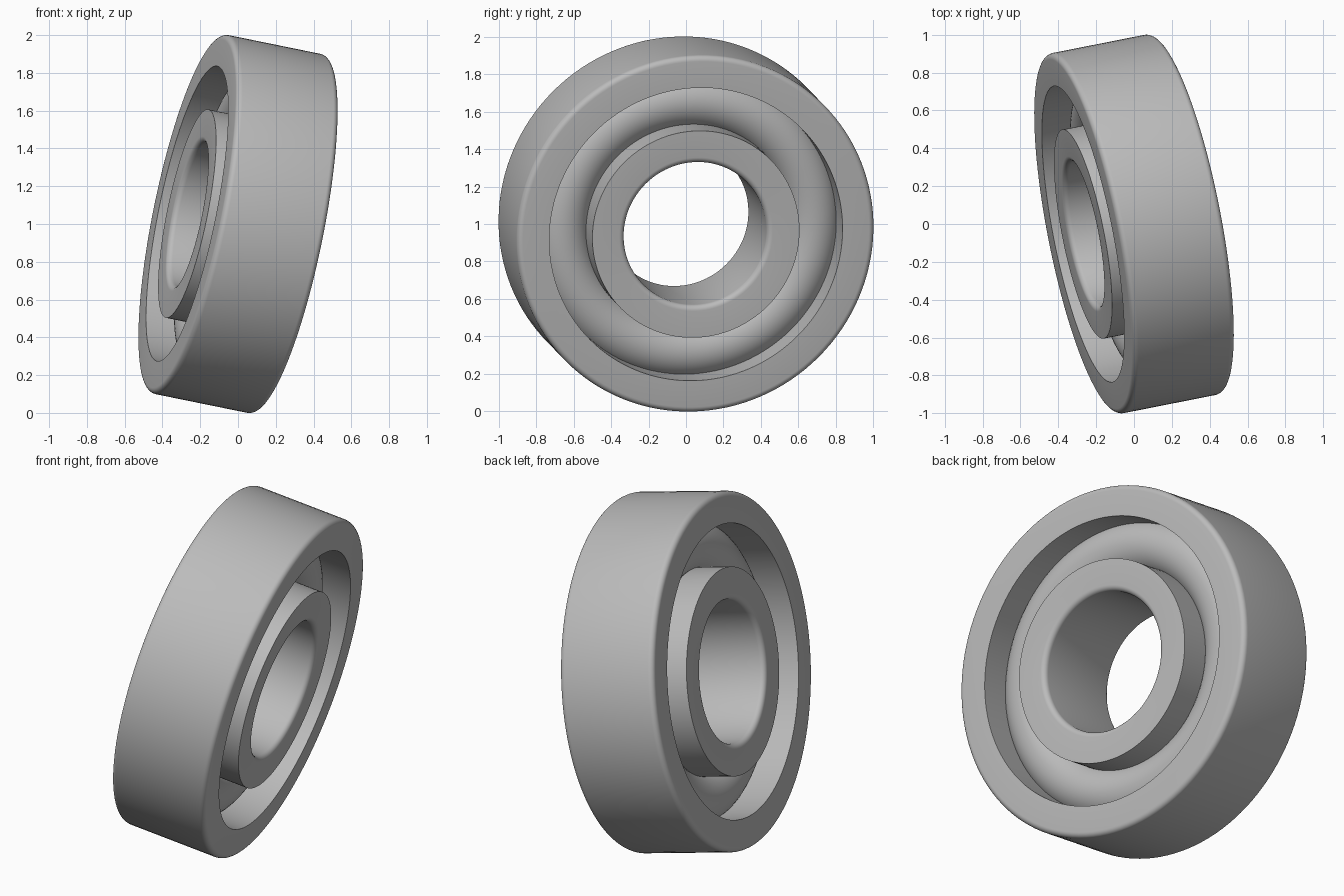
import bpy, bmesh, math
from mathutils import Vector

cube = bpy.data.objects.get("Cube")
if cube:
    bpy.data.objects.remove(cube, do_unlink=True)

# Main dimensions
AXIS = Vector((0.962, 0.19, -0.196)).normalized()
CENTRE = Vector((0, 0, 1))
HALF_WIDTH = 0.28
FILLET = 0.03
OUTER_R, LIP_R = 0.97, 0.797
HUB_R, BORE_R = 0.563, 0.388
TUBE_R = 0.154
SEGMENTS = 128

steel = bpy.data.materials.new("steel_grey")
steel.use_nodes = True
GREY = (0.5, 0.5, 0.5, 1)
steel.diffuse_color = GREY
steel.node_tree.nodes["Principled BSDF"].inputs["Base Color"].default_value = GREY


def arc(cx, cr, radius, start, end, steps):
    """Points (along axis, radius) on an arc, angles in degrees."""
    angles = [math.radians(start + (end - start) * i / steps) for i in range(steps + 1)]
    return [(cx + radius * math.cos(a), cr + radius * math.sin(a)) for a in angles]


def lathe(name, profile):
    """Spin a closed profile around x, then tilt it onto the axis."""
    bm = bmesh.new()
    verts = [bm.verts.new((x, 0, r)) for x, r in profile]
    edges = [bm.edges.new((v, verts[i - 1])) for i, v in enumerate(verts)]
    bmesh.ops.spin(bm, geom=verts + edges, cent=(0, 0, 0), axis=(1, 0, 0),
                   angle=math.tau, steps=SEGMENTS)
    bmesh.ops.remove_doubles(bm, verts=bm.verts, dist=0.0001)
    bmesh.ops.recalc_face_normals(bm, faces=bm.faces)
    mesh = bpy.data.meshes.new(name)
    bm.to_mesh(mesh)
    bm.free()
    mesh.materials.append(steel)
    obj = bpy.data.objects.new(name, mesh)
    bpy.context.collection.objects.link(obj)
    obj.location = CENTRE
    obj.rotation_mode = "QUATERNION"
    obj.rotation_quaternion = Vector((1, 0, 0)).rotation_difference(AXIS)
    return obj


corner = HALF_WIDTH - FILLET

# Outer ring: rounded outside edges, sharp inner lip
outer_profile = [(-HALF_WIDTH, LIP_R), (HALF_WIDTH, LIP_R)]
outer_profile += arc(corner, OUTER_R - FILLET, FILLET, 0, 90, 6)
outer_profile += arc(-corner, OUTER_R - FILLET, FILLET, 90, 180, 6)

# Inner ring: rounded bore edges, sharp outside edge
inner_profile = [(HALF_WIDTH, HUB_R), (-HALF_WIDTH, HUB_R)]
inner_profile += arc(-corner, BORE_R + FILLET, FILLET, 180, 270, 6)
inner_profile += arc(corner, BORE_R + FILLET, FILLET, 270, 360, 6)

# Round rolling core seated between the two rings
core_profile = arc(0, (LIP_R + HUB_R) / 2, TUBE_R, 0, 360, 48)[:-1]

parts = [lathe("outer_ring", outer_profile),
         lathe("inner_ring", inner_profile),
         lathe("rolling_core", core_profile)]

# Smooth shading with crisp lips
bpy.ops.object.select_all(action="DESELECT")
for part in parts:
    part.select_set(True)
bpy.context.view_layer.objects.active = parts[0]
bpy.ops.object.shade_smooth_by_angle(angle=math.radians(35))
